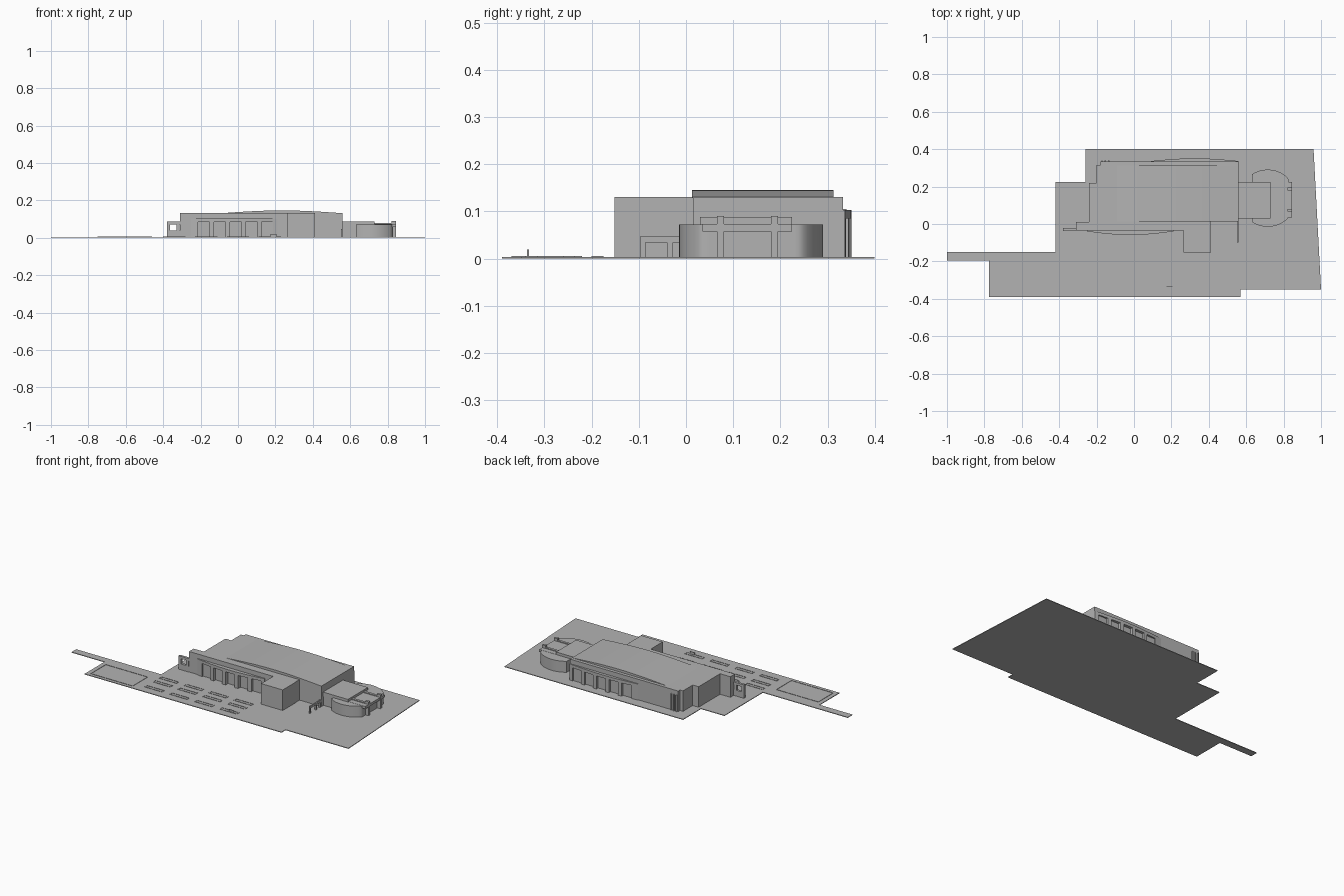
import bpy, bmesh, math

cube = bpy.data.objects.get("Cube")
if cube:
    bpy.data.objects.remove(cube, do_unlink=True)

grey = bpy.data.materials.new("plain_grey")
grey.use_nodes = True
grey.diffuse_color = (0.45, 0.45, 0.45, 1)
grey.node_tree.nodes["Principled BSDF"].inputs["Base Color"].default_value = grey.diffuse_color

GROUND = 0.004
WALL_TOP = 0.131


def finish(name, bm):
    bmesh.ops.recalc_face_normals(bm, faces=bm.faces)
    mesh = bpy.data.meshes.new(name)
    bm.to_mesh(mesh)
    bm.free()
    mesh.materials.append(grey)
    obj = bpy.data.objects.new(name, mesh)
    bpy.context.collection.objects.link(obj)
    return obj


def prism(name, outline, z0, z1):
    """Extrude a plan outline from z0 up to z1."""
    bm = bmesh.new()
    face = bm.faces.new([bm.verts.new((x, y, z0)) for x, y in outline])
    top = bmesh.ops.extrude_face_region(bm, geom=[face])["geom"]
    for v in top:
        if isinstance(v, bmesh.types.BMVert):
            v.co.z = z1
    return finish(name, bm)


def box(name, x0, x1, y0, y1, z0, z1):
    return prism(name, [(x0, y0), (x1, y0), (x1, y1), (x0, y1)], z0, z1)


def smooth(obj):
    bpy.ops.object.select_all(action='DESELECT')
    obj.select_set(True)
    bpy.context.view_layer.objects.active = obj
    bpy.ops.object.shade_smooth_by_angle(angle=math.radians(30))


# Site slab
prism("ground", [(-1, -0.195), (-0.775, -0.195), (-0.775, -0.39), (0.57, -0.39),
                 (0.57, -0.35), (1, -0.35), (0.96, 0.4), (-0.26, 0.4),
                 (-0.26, 0.225), (-0.42, 0.225), (-0.42, -0.15), (-1, -0.15)], 0, GROUND)

# Main hall with stepped left end
prism("hall", [(-0.31, -0.035), (0.41, -0.035), (0.41, 0.015), (0.56, 0.015),
               (0.56, 0.333), (-0.18, 0.333), (-0.18, 0.315), (-0.2, 0.315),
               (-0.2, 0.22), (-0.24, 0.22), (-0.24, 0.01), (-0.31, 0.01)],
      GROUND, WALL_TOP)
box("entrance_block", 0.265, 0.412, -0.152, -0.03, GROUND, WALL_TOP)

# Low arched roof over the hall
bm = bmesh.new()
rows = []
for i in range(25):
    t = i / 24
    x = -0.09 + 0.65 * t
    z = WALL_TOP + 0.015 * math.sin(math.pi * t)
    rows.append([bm.verts.new(p) for p in
                 ((x, 0.013, WALL_TOP - 0.002), (x, 0.013, z),
                  (x, 0.313, z), (x, 0.313, WALL_TOP - 0.002))])
for a, b in zip(rows, rows[1:]):
    for k in range(4):
        bm.faces.new((a[k], b[k], b[(k + 1) % 4], a[(k + 1) % 4]))
bm.faces.new(rows[0])
bm.faces.new(rows[-1])
smooth(finish("arched_roof", bm))


def bowed_facade(name, x0, x1, y, bulge, window_start, pitch, width):
    """Shallow bowed facade with five tall recessed windows."""
    def bow(x):
        t = (x - x0) / (x1 - x0)
        return y + bulge * (0.2 + 0.8 * math.sin(math.pi * t))

    cuts = [x0]
    for i in range(5):
        left = window_start + pitch * i
        cuts += [left, left + width]
    cuts.append(x1)
    for i, (a, b) in enumerate(zip(cuts, cuts[1:])):
        steps = [a + (b - a) * k / 4 for k in range(5)]
        outline = [(a, y)] + [(x, bow(x)) for x in steps] + [(b, y)]
        is_window = i % 2 == 1
        kind = "lintel" if is_window else "pier"
        prism(f"{name}_{kind}_{i}", outline, 0.085 if is_window else GROUND, 0.103)


bowed_facade("front_facade", -0.25, 0.21, -0.035, -0.024, -0.214, 0.085, 0.062)
bowed_facade("back_facade", 0.09, 0.56, 0.333, 0.018, 0.135, 0.085, 0.062)

# Fins at the back left corner
for i in range(3):
    x = -0.175 + 0.018 * i
    box(f"corner_fin_{i}", x, x + 0.007, 0.33, 0.34, GROUND, 0.105)

# Screen wall with a square opening at the left
box("screen_wall_base", -0.38, -0.31, -0.037, -0.022, GROUND, 0.04)
box("screen_wall_top", -0.38, -0.31, -0.037, -0.022, 0.072, 0.087)
for side, x in (("outer", -0.38), ("inner", -0.328)):
    box(f"screen_wall_{side}", x, x + 0.016, -0.037, -0.022, 0.04, 0.072)

# Round pavilion with a flat inner side
cx, cy, radius = 0.715, 0.138, 0.153
start = math.acos(-0.085 / radius)
outline = []
for i in range(49):
    a = -start + 2 * start * i / 48
    outline.append((min(cx + radius * math.cos(a), 0.825), cy + radius * math.sin(a)))
smooth(prism("round_pavilion", outline, GROUND, 0.072))

# Link building and canopy
box("link_building", 0.555, 0.64, 0.035, 0.225, GROUND, 0.06)
box("link_roof", 0.555, 0.73, 0.03, 0.225, 0.06, 0.088)
box("canopy", 0.72, 0.845, 0.035, 0.225, 0.058, 0.073)
for side, y in (("right", 0.066), ("left", 0.18)):
    box(f"{side}_canopy_pillar", 0.822, 0.846, y, y + 0.015, GROUND, 0.09)
    box(f"{side}_canopy_beam", 0.72, 0.83, y, y + 0.015, 0.07, 0.078)

# Open gate frame beside the link
box("gate_beam", 0.552, 0.56, -0.098, 0.02, 0.034, 0.047)
for i, y in enumerate((-0.098, -0.04, -0.002)):
    box(f"gate_post_{i}", 0.552, 0.56, y, y + 0.012, GROUND, 0.036)


def kerb(name, x0, x1, y0, y1):
    """Thin raised outline around a planting bed."""
    w, top = 0.004, GROUND + 0.002
    box(name + "_front", x0, x1, y0, y0 + w, GROUND, top)
    box(name + "_back", x0, x1, y1 - w, y1, GROUND, top)
    box(name + "_right", x0, x0 + w, y0, y1, GROUND, top)
    box(name + "_left", x1 - w, x1, y0, y1, GROUND, top)


# Parking beds and the small sign
kerb("lawn", -0.75, -0.46, -0.37, -0.22)
for r, y in enumerate((-0.34, -0.26, -0.2)):
    for c in range(4):
        x = -0.4 + 0.17 * c
        kerb(f"bed_{r}_{c}", x, x + 0.12, y, y + 0.025)
box("small_sign", 0.175, 0.207, -0.337, -0.333, GROUND, 0.019)
